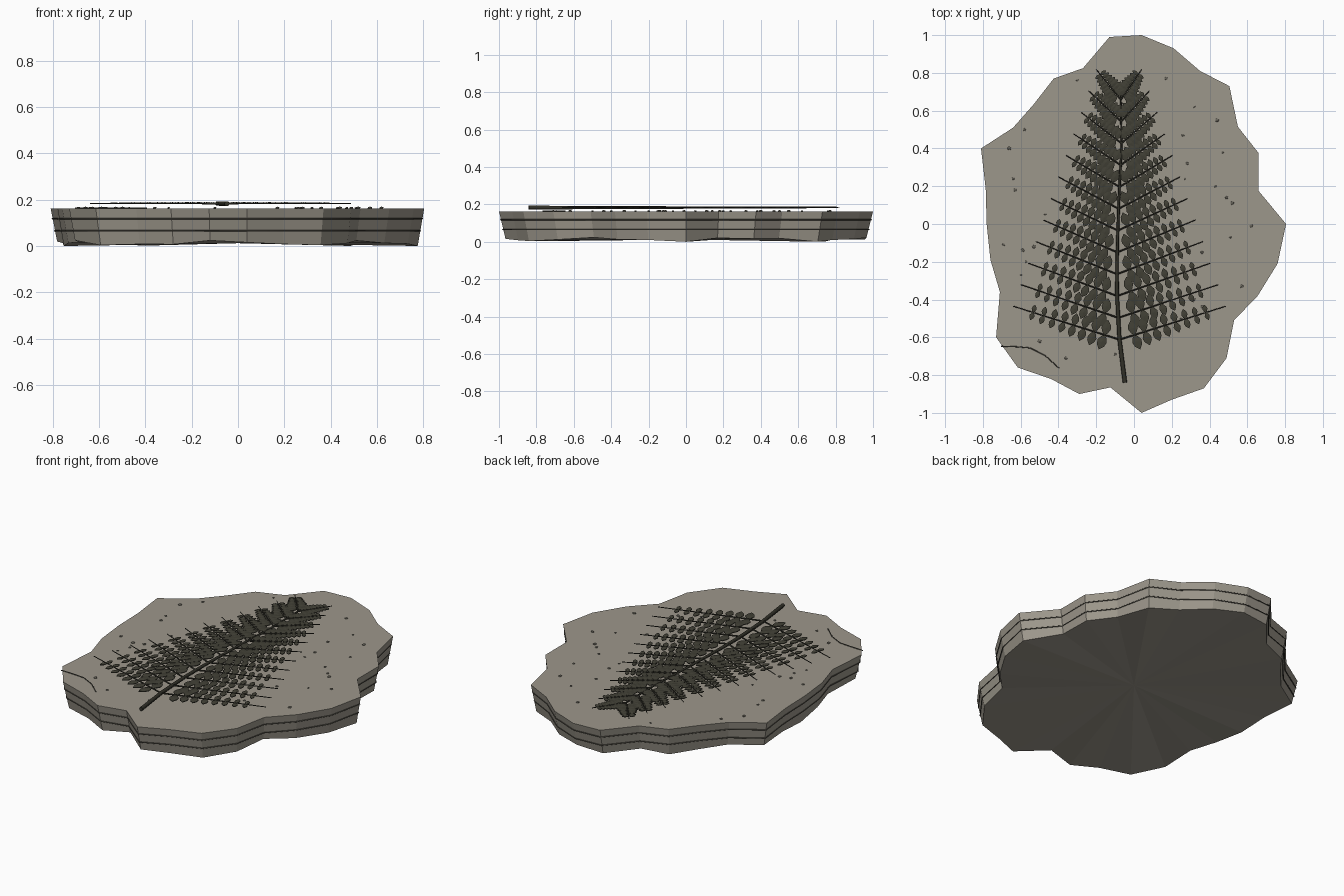
import bpy, bmesh, math
from mathutils import Vector

if "Cube" in bpy.data.objects:
    bpy.data.objects.remove(bpy.data.objects["Cube"])


def material(name, rgb):
    m = bpy.data.materials.new(name)
    m.diffuse_color = (*rgb, 1)
    m.use_nodes = True
    m.node_tree.nodes["Principled BSDF"].inputs["Base Color"].default_value = m.diffuse_color
    return m


STONE = material("grey stone", (0.335, 0.31, 0.26))
LAYER = material("dark layer", (0.075, 0.07, 0.055))
SPECK = material("speck grey", (0.17, 0.16, 0.13))
STEM = material("stem dark", (0.032, 0.031, 0.022))
LEAF = material("leaf dark", (0.054, 0.052, 0.037))
TOP = 0.163


def mesh_object(name, bm, mat):
    bmesh.ops.recalc_face_normals(bm, faces=bm.faces)
    me = bpy.data.meshes.new(name)
    bm.to_mesh(me)
    bm.free()
    me.materials.append(mat)
    ob = bpy.data.objects.new(name, me)
    bpy.context.collection.objects.link(ob)
    return ob


def tubes(name, paths, radius, mat, closed=False, res=1):
    """Each path is a list of (x, y, z, radius scale)."""
    cu = bpy.data.curves.new(name, 'CURVE')
    cu.dimensions = '3D'
    cu.bevel_depth = radius
    cu.bevel_resolution = res
    cu.use_fill_caps = not closed
    for path in paths:
        sp = cu.splines.new('POLY')
        sp.points.add(len(path) - 1)
        for p, (x, y, z, r) in zip(sp.points, path):
            p.co = (x, y, z, 1)
            p.radius = r
        sp.use_cyclic_u = closed
    cu.materials.append(mat)
    ob = bpy.data.objects.new(name, cu)
    bpy.context.collection.objects.link(ob)
    bpy.ops.object.select_all(action='DESELECT')
    ob.select_set(True)
    bpy.context.view_layer.objects.active = ob
    bpy.ops.object.convert(target='MESH')
    return bpy.context.object


# Stone slab: irregular outline tapering to an uneven underside
outline = [(-.13, .99), (.04, 1), (.21, .93), (.35, .81), (.505, .73), (.55, .515),
           (.66, .375), (.66, .175), (.805, 0), (.76, -.21), (.655, -.38), (.53, -.51),
           (.49, -.71), (.37, -.87), (.20, -.93), (.04, -1), (-.125, -.865), (-.29, -.90),
           (-.44, -.82), (-.615, -.76), (-.73, -.60), (-.71, -.36), (-.76, -.19), (-.78, 0),
           (-.785, .185), (-.81, .40), (-.64, .51), (-.53, .635), (-.425, .77), (-.27, .825)]
n = len(outline)
bm = bmesh.new()
top = [bm.verts.new((x, y, TOP)) for x, y in outline]
low = [bm.verts.new((x * .965, y * .965, .014 + .009 * math.sin(k * 1.3) + .005 * math.sin(k * 2.9)))
       for k, (x, y) in enumerate(outline)]
shift = min(v.co.z for v in low)
for v in low:
    v.co.z -= shift
top_mid = bm.verts.new((0, 0, TOP))
low_mid = bm.verts.new((0, 0, .012))
for k in range(n):
    j = (k + 1) % n
    bm.faces.new((top[k], top[j], low[j], low[k]))
    bm.faces.new((top_mid, top[k], top[j]))
    bm.faces.new((low_mid, low[j], low[k]))
mesh_object("stone_slab", bm, STONE)

# Thin sediment layers around the rim
for name, z, s in (("upper_layer", .118, .991), ("lower_layer", .065, .98)):
    tubes(name, [[(x * s, y * s, z, 1) for x, y in outline]], .0032, LAYER, True, 0)

# Crack on the front left corner
crack = [(-.705, -.647), (-.62, -.65), (-.55, -.656), (-.47, -.697), (-.395, -.765)]
tubes("crack", [[(x, y, TOP + .001, 1) for x, y in crack]], .0028, LAYER)

# Grains scattered over the top
grains = [(-.30, .76), (-.58, .5), (-.66, .40), (-.64, .24), (-.63, .18), (-.47, .05),
          (-.69, -.11), (-.59, -.14), (-.57, -.2), (-.53, -.12), (-.6, -.27), (-.36, -.71),
          (-.5, -.62), (-.10, -.69), (.17, .77), (.32, .62), (.26, .47), (.44, .55),
          (.47, .38), (.28, .32), (.27, .24), (.49, .14), (.52, .11), (.43, .2), (.62, -.01),
          (.51, -.07), (.36, -.15), (.57, -.33), (.32, -.4), (.36, -.44), (.25, -.5)]
bm = bmesh.new()
for k, (x, y) in enumerate(grains):
    r = .007 + .004 * ((k * 7) % 5) / 4
    made = bmesh.ops.create_icosphere(bm, subdivisions=1, radius=r)["verts"]
    for v in made:
        v.co = (v.co.x + x, v.co.y + y, v.co.z * .5 + TOP + .002)
mesh_object("grains", bm, SPECK)

# Main stem, bending gently and thinning to the tip
stem = [(-.048, -.84), (-.077, -.61), (-.09, -.37), (-.09, -.20), (-.087, -.08),
        (-.08, .13), (-.066, .40), (-.068, .55), (-.07, .70)]
tubes("main_stem", [[(x, y, .183, 1 - .65 * k / 8) for k, (x, y) in enumerate(stem)]], .0115, STEM)


def stem_x(y):
    for (xa, ya), (xb, yb) in zip(stem, stem[1:]):
        if y <= yb:
            return xa + (xb - xa) * (y - ya) / (yb - ya)
    return stem[-1][0]


# Half outline of a leaflet: (distance along, half width), as fractions
LEAF_SHAPE = [(.15, .18), (.42, .31), (.70, .25)]


def add_leaflet(bm, base, direction, length):
    """Thin pointed leaflet with a slightly raised middle."""
    d = direction.normalized()
    side = Vector((-d.y, d.x, 0))
    pts = [base]
    pts += [base + d * a * length + side * w * length for a, w in LEAF_SHAPE]
    pts += [base + d * length]
    pts += [base + d * a * length - side * w * length for a, w in reversed(LEAF_SHAPE)]
    up, down = Vector((0, 0, .001)), Vector((0, 0, -.003))
    hi = [bm.verts.new(p + up) for p in pts]
    lo = [bm.verts.new(p + down) for p in pts]
    mid = bm.verts.new(base + d * length * .45 + Vector((0, 0, .004)))
    bm.faces.new(lo[::-1])
    for k in range(len(pts)):
        j = (k + 1) % len(pts)
        bm.faces.new((hi[k], hi[j], mid))
        bm.faces.new((lo[k], lo[j], hi[j], hi[k]))


# Side branches in pairs, each with the same number of leaflets on both sides
branches = []
bm = bmesh.new()
for i in range(12):
    y0 = -.612 + .1155 * i
    root = Vector((stem_x(y0), y0, .184))
    for tip_x in (-.64 + .04 * i, .487 - .0405 * i):
        tip = Vector((tip_x, -.435 + .114 * i, .184))
        branches.append([(*root, 1), (*tip, .5)])
        along = tip - root
        d = along.normalized()
        across = Vector((-d.y, d.x, 0))
        for k in range(8):
            f = k / 7
            base = root + along * (.14 + .67 * f)
            length = (.083 - .040 * f) * (1 - .014 * i)
            for s in (-1, 1):
                # Tiny height steps keep overlapping leaflets apart
                lift = Vector((0, 0, .0006 * ((k + i + (s > 0)) % 3)))
                add_leaflet(bm, base + lift, across * s + d * .08, length)
mesh_object("leaflets", bm, LEAF)
tubes("side_branches", branches, .0045, STEM)
